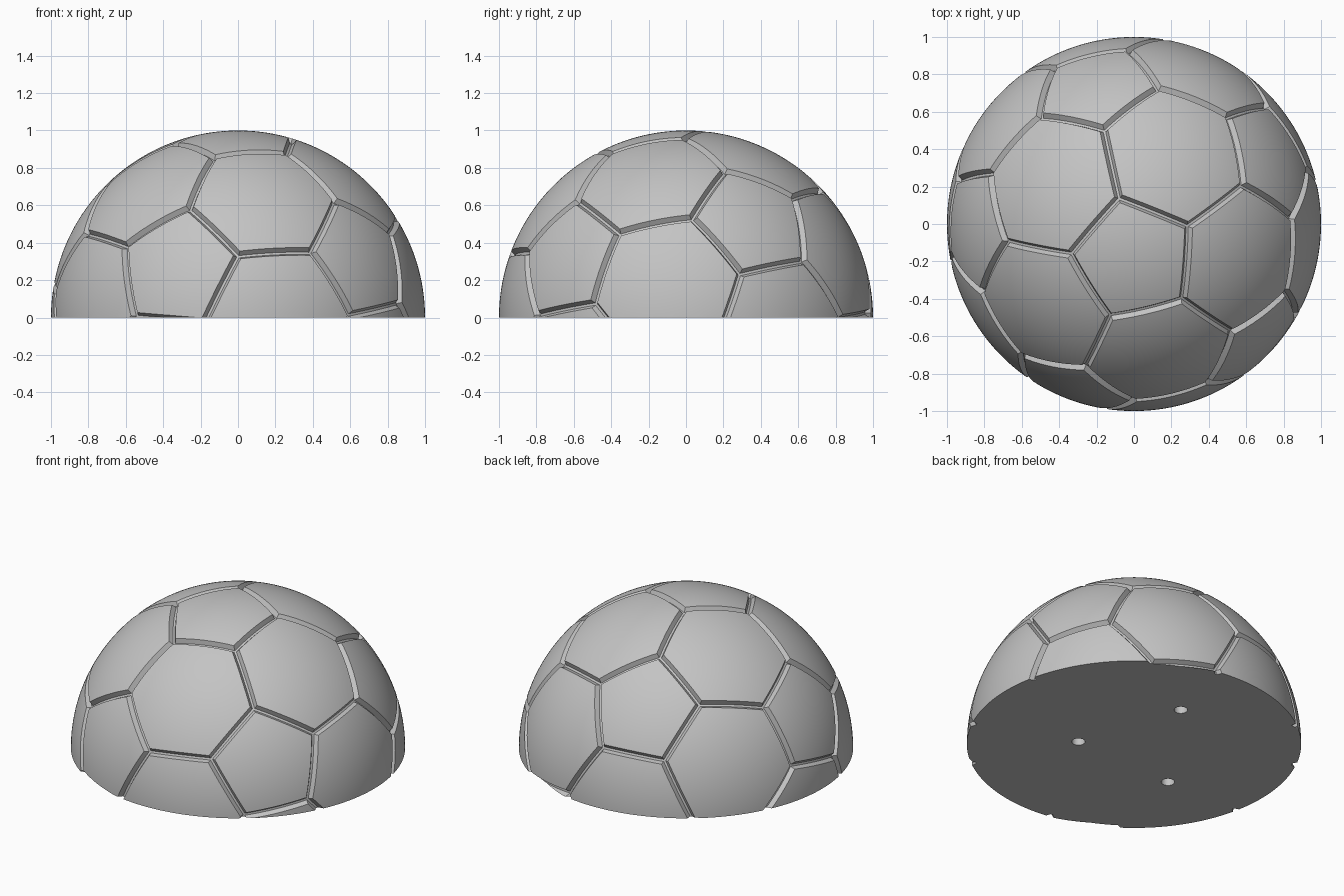
import bpy, bmesh, math
from mathutils import Matrix

TILT = math.radians(11.5)      # lean of the top pentagon toward the front
SPIN = math.radians(103.7)     # heading of one pentagon corner
FLOOR, WALL, DEPTH = 0.007, 0.016, 0.028
CUTS = 11

if "Cube" in bpy.data.objects:
    bpy.data.objects.remove(bpy.data.objects["Cube"], do_unlink=True)


def make_material(name, rgb):
    mat = bpy.data.materials.new(name)
    mat.use_nodes = True
    color = (*rgb, 1)
    mat.diffuse_color = color
    mat.node_tree.nodes["Principled BSDF"].inputs["Base Color"].default_value = color
    return mat


def truncated_icosahedron():
    """Pentagon and hexagon cage with unit corner radius."""
    ico = bmesh.new()
    bmesh.ops.create_icosphere(ico, subdivisions=1, radius=1)
    top = max(ico.verts, key=lambda v: v.co.z)
    near = top.link_edges[0].other_vert(top).co
    turn = Matrix.Rotation(SPIN - math.atan2(near.y, near.x), 3, "Z")
    turn = Matrix.Rotation(TILT, 3, "X") @ turn
    bm = bmesh.new()
    for e in ico.edges:
        a, b = (v.co for v in e.verts)
        for t in (1 / 3, 2 / 3):
            bm.verts.new((turn @ a.lerp(b, t)).normalized())
    ico.free()
    bmesh.ops.convex_hull(bm, input=bm.verts[:])
    bmesh.ops.dissolve_limit(bm, angle_limit=0.05, verts=bm.verts[:], edges=bm.edges[:])
    return bm


# Panels separated by sunken seams
bm = truncated_icosahedron()
panels = bm.faces[:]
ring = {v: 0 for v in bm.verts}
seam = []
for level, width in ((1, FLOOR), (2, WALL)):
    rim = bmesh.ops.inset_individual(bm, faces=panels, thickness=width,
                                     use_even_offset=True)["faces"]
    if level == 1:
        seam = rim
    for v in bm.verts:
        ring.setdefault(v, level)
for f in bm.faces:
    f.material_index = 0
for f in seam:
    f.material_index = 1       # temporary tag for the seam floor
across = {e for e in bm.edges if ring[e.verts[0]] != ring[e.verts[1]]}
bmesh.ops.poke(bm, faces=panels)
bmesh.ops.subdivide_edges(bm, edges=[e for e in bm.edges if e not in across],
                          cuts=CUTS, use_grid_fill=True)
low = {v for f in bm.faces if f.material_index == 1 for v in f.verts}
for v in bm.verts:
    v.co = v.co.normalized() * (1 - DEPTH if v in low else 1)
for f in bm.faces:
    f.material_index = 0

# Flat underside
bmesh.ops.bisect_plane(bm, geom=bm.verts[:] + bm.edges[:] + bm.faces[:],
                       plane_co=(0, 0, 0), plane_no=(0, 0, 1), clear_inner=True)
rim_edges = [e for e in bm.edges if e.is_boundary]
bmesh.ops.holes_fill(bm, edges=rim_edges, sides=0)
bmesh.ops.recalc_face_normals(bm, faces=bm.faces[:])

mesh = bpy.data.meshes.new("half_ball")
bm.to_mesh(mesh)
bm.free()
ball = bpy.data.objects.new("half_ball", mesh)
bpy.context.collection.objects.link(ball)
mesh.materials.append(make_material("plain grey", (0.55, 0.55, 0.55)))

# Three round sockets drilled into the underside
bpy.context.view_layer.objects.active = ball
for x, y in ((0.05, 0.495), (-0.445, -0.215), (0.275, -0.19)):
    bpy.ops.mesh.primitive_cylinder_add(vertices=32, radius=0.04, depth=0.4,
                                        location=(x, y, 0))
    cutter = bpy.context.object
    cutter.name = "socket_cutter"
    cutter.hide_render = True
    bpy.context.view_layer.objects.active = ball
    mod = ball.modifiers.new("socket", "BOOLEAN")
    mod.operation, mod.solver, mod.object = "DIFFERENCE", "EXACT", cutter
    bpy.ops.object.modifier_apply(modifier=mod.name)
    bpy.data.objects.remove(cutter, do_unlink=True)

bpy.ops.object.select_all(action="DESELECT")
ball.select_set(True)
bpy.context.view_layer.objects.active = ball
bpy.ops.object.shade_smooth_by_angle(angle=math.radians(25))
